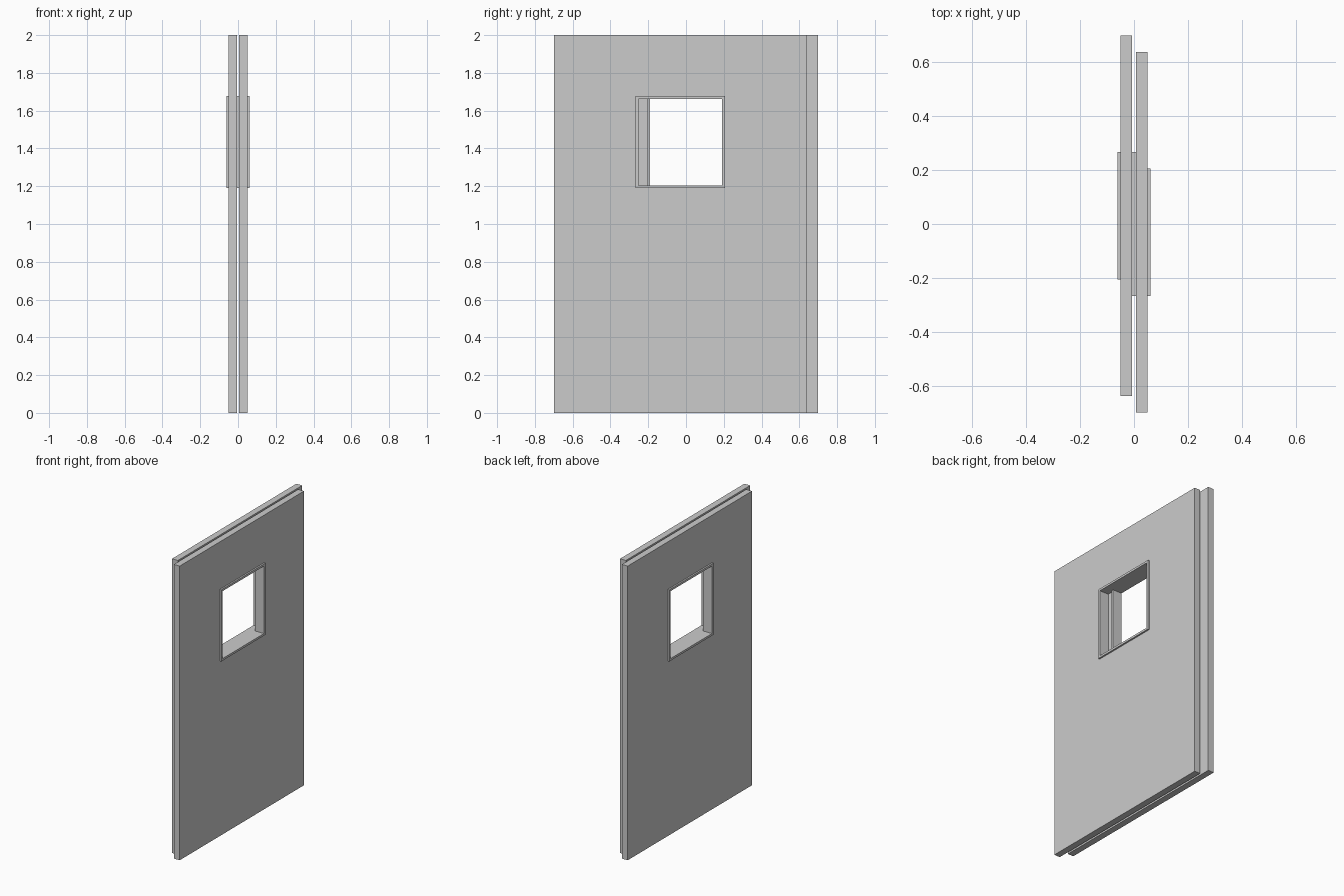
import bpy, bmesh
from mathutils import Matrix

if "Cube" in bpy.data.objects:
    bpy.data.objects.remove(bpy.data.objects["Cube"])


def rect_ring(name, x0, x1, outer, inner, turned):
    """Rectangular slab from x0 to x1 with a rectangular opening; rects are (y0, y1, z0, z1)."""
    bm = bmesh.new()

    def loop(rect, x):
        y0, y1, z0, z1 = rect
        return [bm.verts.new((x, y, z)) for y, z in ((y0, z0), (y1, z0), (y1, z1), (y0, z1))]

    # Cross-section loops, joined all the way round
    loops = [loop(outer, x0), loop(outer, x1), loop(inner, x1), loop(inner, x0)]
    for k in range(4):
        a, b = loops[k], loops[(k + 1) % 4]
        for i in range(4):
            j = (i + 1) % 4
            bm.faces.new((a[i], a[j], b[j], b[i]))
    if turned:
        bm.transform(Matrix.Diagonal((-1, -1, 1, 1)))
    bmesh.ops.recalc_face_normals(bm, faces=bm.faces)
    mesh = bpy.data.meshes.new(name)
    bm.to_mesh(mesh)
    bm.free()
    obj = bpy.data.objects.new(name, mesh)
    bpy.context.collection.objects.link(obj)
    return obj


PANEL = (-0.698, 0.637, 0.0, 2.0)
FRAME = (-0.267, 0.206, 1.19, 1.677)
T = 0.0145  # window frame thickness
OPENING = (FRAME[0] + T, FRAME[1] - T, FRAME[2] + T, FRAME[3] - T)

# Two offset door leaves, the second a half-turn of the first
for side, turned in (("right", False), ("left", True)):
    rect_ring(side + "_door_panel", 0.0065, 0.05, PANEL, FRAME, turned)
    rect_ring(side + "_window_frame", -0.0065, 0.061, FRAME, OPENING, turned)
